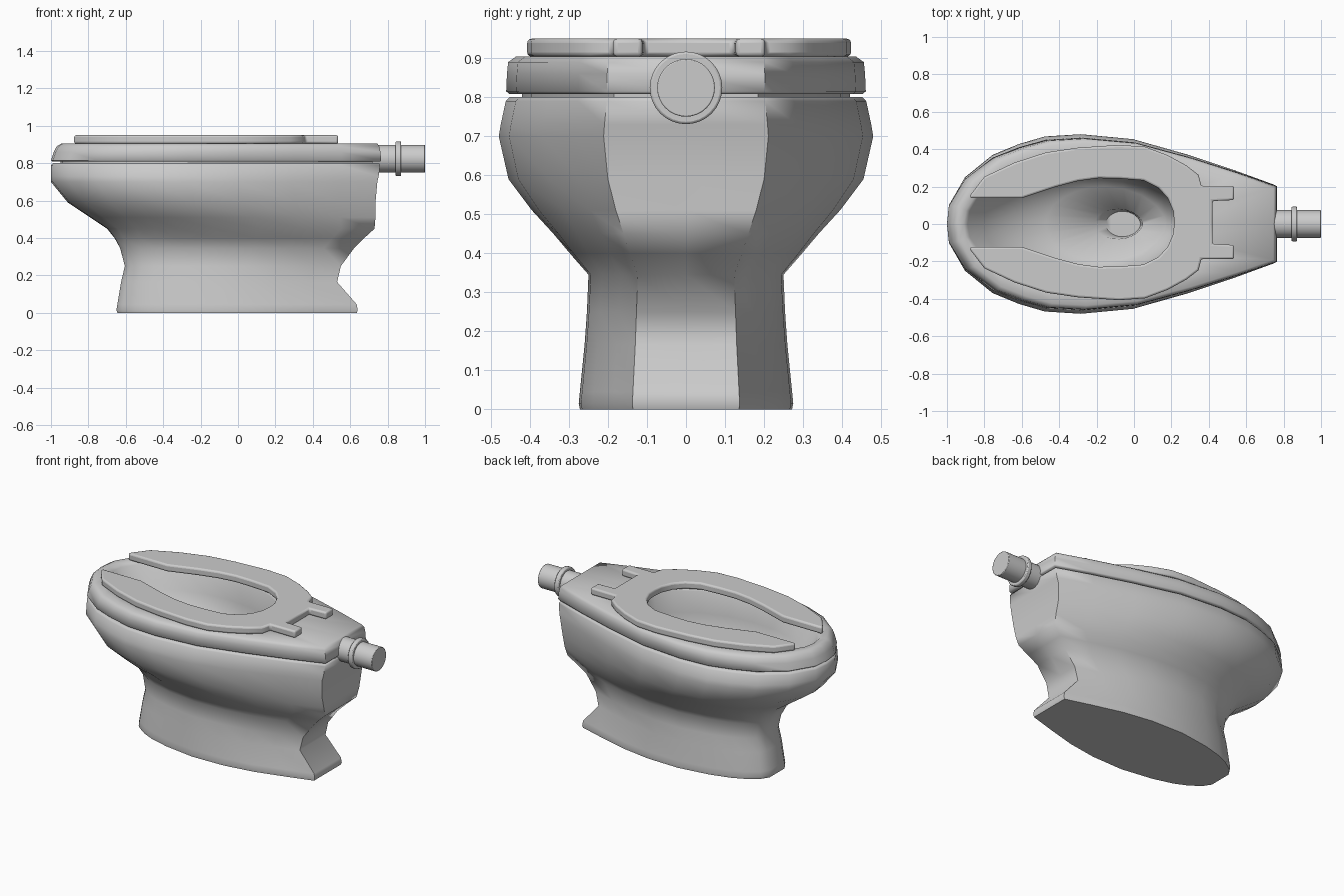
import bpy, bmesh, math

if "Cube" in bpy.data.objects:
    bpy.data.objects.remove(bpy.data.objects["Cube"])

# Half outlines (fraction of length, fraction of half width), nose to tail
EGG = [(0, 0), (.006, .21), (.055, .52), (.14, .77), (.22, .89), (.30, .975), (.41, 1),
       (.57, .945), (.74, .77), (.88, .60), (1, .44), (1, 0)]
FOOT = [(0, 0), (0, .27), (.025, .45), (.08, .63), (.14, .76), (.24, .89), (.40, 1),
        (.57, .98), (.72, .87), (.87, .68), (1, .5), (1, 0)]
OVAL = [(0, 0), (.01, .22), (.06, .5), (.15, .72), (.25, .87), (.36, .97), (.5, 1),
        (.65, .94), (.8, .77), (.92, .5), (.985, .22), (1, 0)]


def add_object(name, bm, angle=62):
    bmesh.ops.recalc_face_normals(bm, faces=bm.faces)
    me = bpy.data.meshes.new(name)
    bm.to_mesh(me)
    bm.free()
    ob = bpy.data.objects.new(name, me)
    bpy.context.collection.objects.link(ob)
    bpy.ops.object.select_all(action='DESELECT')
    bpy.context.view_layer.objects.active = ob
    ob.select_set(True)
    bpy.ops.object.shade_smooth_by_angle(angle=math.radians(angle))
    return ob


def mirrored(half):
    return half + [(x, -y) for x, y in half[-2:0:-1]]


def loft(name, sections, cap_start=True, cap_end=True):
    """sections: (z, front x, back x, half width, outline A, outline B, blend)"""
    bm = bmesh.new()
    rings = []
    for z, x0, x1, w, a, b, t in sections:
        half = [(x0 + (x1 - x0) * (p[0] * (1 - t) + q[0] * t),
                 w * (p[1] * (1 - t) + q[1] * t)) for p, q in zip(a, b)]
        rings.append([bm.verts.new((x, y, z)) for x, y in mirrored(half)])
    for r, s in zip(rings, rings[1:]):
        for i in range(len(r)):
            j = (i + 1) % len(r)
            bm.faces.new((r[i], r[j], s[j], s[i]))
    if cap_start:
        bm.faces.new(rings[0])
    if cap_end:
        bm.faces.new(rings[-1])
    return add_object(name, bm)


# Pedestal and outer bowl
profile = [(0, -.645, .635, .272, 0), (.015, -.65, .64, .275, 0), (.045, -.645, .635, .272, 0),
           (.165, -.625, .53, .26, 0), (.25, -.605, .55, .254, 0), (.345, -.63, .62, .25, .1),
           (.40, -.66, .675, .298, .3), (.45, -.70, .73, .34, .5), (.51, -.79, .735, .395, .75),
           (.59, -.91, .735, .455, 1), (.70, -1, .745, .48, 1), (.73, -1, .752, .475, 1),
           (.79, -1, .76, .462, 1), (.80, -.99, .755, .452, 1), (.80, -.95, .72, .42, 1)]
loft("pedestal", [(z, a, b, w, FOOT, EGG, t) for z, a, b, w, t in profile], cap_end=False)

# Rim slab flowing into the inside of the bowl, with a drain well
outer = [(.795, -.95, .72, .42), (.808, -.95, .72, .42), (.808, -.99, .76, .452), (.815, -1, .765, .461),
         (.86, -.985, .762, .459), (.89, -.97, .755, .456), (.905, -.945, .745, .435)]
inner = [(.905, -.91, .30, .33), (.885, -.89, .29, .315), (.75, -.80, .275, .30), (.62, -.64, .24, .265),
         (.54, -.47, .17, .20), (.49, -.21, .045, .08), (.38, -.15, .035, .068)]
loft("rim_and_bowl", [(*s, EGG, EGG, 0) for s in outer] + [(*s, OVAL, OVAL, 0) for s in inner],
     cap_start=False)

# Open-front seat with two hinge tabs
half_seat = [(.215, 0), (.21, .06), (.18, .13), (.13, .185), (.05, .225), (-.08, .235), (-.19, .237),
             (-.30, .222), (-.42, .19), (-.60, .13), (-.87, .13), (-.88, .14), (-.80, .245),
             (-.64, .32), (-.47, .375), (-.30, .40), (-.08, .415), (.06, .405), (.18, .36),
             (.28, .305), (.345, .255), (.36, .195), (.535, .195), (.535, .12), (.42, .115), (.42, 0)]
bm = bmesh.new()
for s in (1, -1):
    face = bm.faces.new([bm.verts.new((x, s * y, .904)) for x, y in half_seat])
    ext = bmesh.ops.extrude_face_region(bm, geom=[face])
    bmesh.ops.translate(bm, vec=(0, 0, .046),
                        verts=[v for v in ext["geom"] if isinstance(v, bmesh.types.BMVert)])
bmesh.ops.remove_doubles(bm, verts=bm.verts, dist=1e-4)
# drop the walls left inside on the centre line
bmesh.ops.delete(bm, geom=[f for f in bm.faces if all(abs(v.co.y) < 1e-5 for v in f.verts)],
                 context='FACES')
seat = add_object("seat", bm)
seat.location.y = .008
bev = seat.modifiers.new("round", 'BEVEL')
bev.width, bev.segments, bev.limit_method = .014, 3, 'ANGLE'
bev.angle_limit = math.radians(65)


# Inlet pipe and its collar
def tube(name, x0, x1, r, bevel):
    bm = bmesh.new()
    bmesh.ops.create_cone(bm, cap_ends=True, segments=32, radius1=r, radius2=r, depth=x1 - x0)
    for v in bm.verts:
        v.co = ((x0 + x1) / 2 + v.co.z, v.co.x, .824 + v.co.y)
    ob = add_object(name, bm)
    m = ob.modifiers.new("round", 'BEVEL')
    m.width, m.segments, m.limit_method = bevel, 2, 'ANGLE'


tube("inlet_pipe", .70, 1.0, .074, .003)
tube("pipe_collar", .842, .872, .093, .006)
